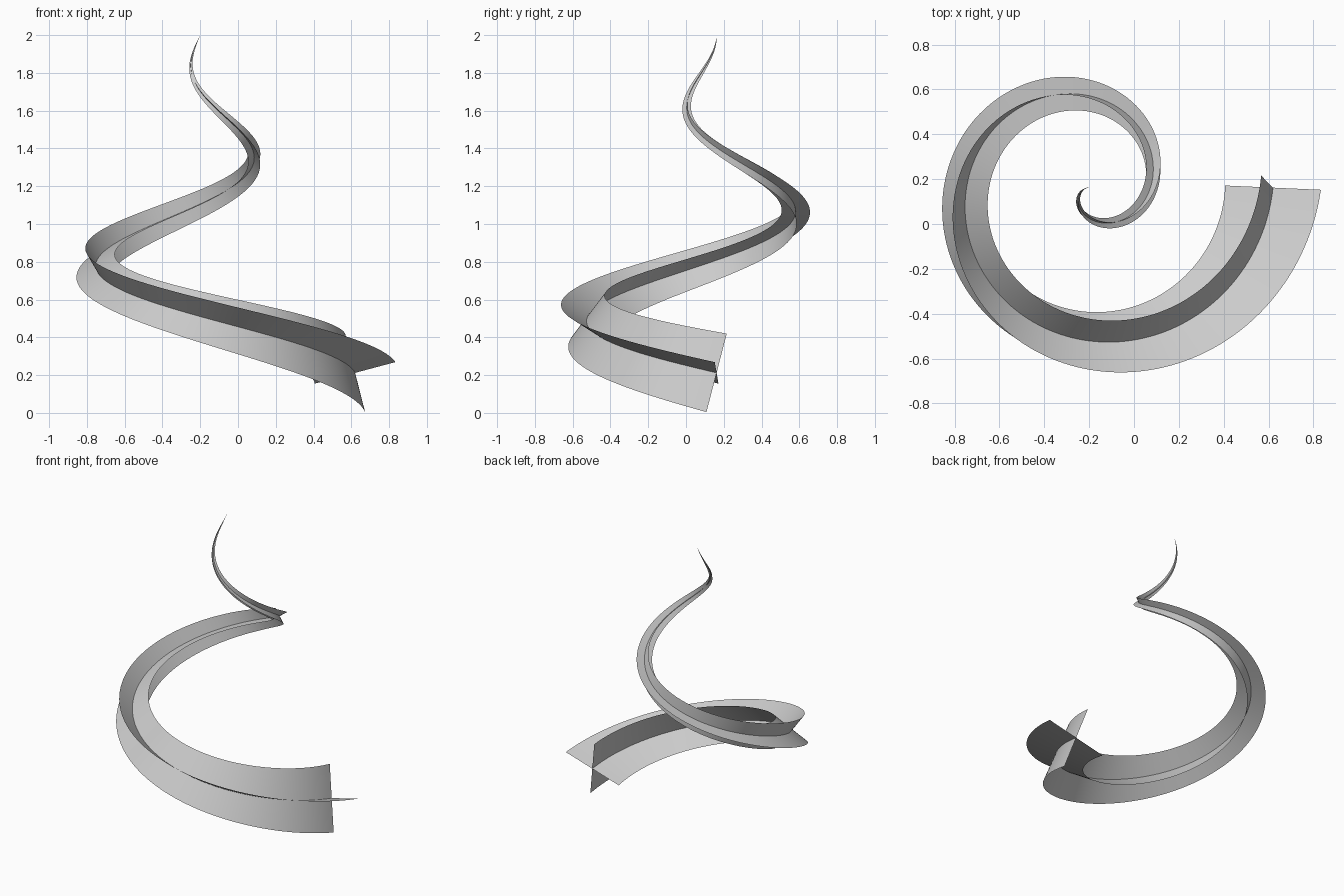
import bpy, bmesh, math
from mathutils import Vector

if "Cube" in bpy.data.objects:
    bpy.data.objects.remove(bpy.data.objects["Cube"])

STEPS = 240
RADIUS, TURNS = 0.82, 1.5
BASE_Z, TOP_Z = 0.212, 2.0
AXIS = (-0.2, 0.162)
HALF_WIDTH = 0.221


# Conical spiral path, clockwise from the base to the tip
def path(t):
    a = -2 * math.pi * TURNS * t
    r = RADIUS * (1 - t)
    return Vector((AXIS[0] + r * math.cos(a), AXIS[1] + r * math.sin(a),
                   BASE_Z + (TOP_Z - BASE_Z) * t))


points = [path(i / STEPS) for i in range(STEPS + 1)]
tangents = [(path(i / STEPS + 1e-4) - path(i / STEPS - 1e-4)).normalized()
            for i in range(STEPS + 1)]

# Width shrinks in proportion to the remaining path length
lengths = [0.0]
for a, b in zip(points, points[1:]):
    lengths.append(lengths[-1] + (b - a).length)
widths = [HALF_WIDTH * (1 - s / lengths[-1]) for s in lengths]

# Minimum-twist frames carried along the path
side = Vector((0.21, -0.025, 0.06))
side = (side - side.dot(tangents[0]) * tangents[0]).normalized()
sides = [side]
for a, b in zip(tangents, tangents[1:]):
    side = a.rotation_difference(b) @ side
    side = (side - side.dot(b) * b).normalized()
    sides.append(side)
uprights = [s.cross(t) for s, t in zip(sides, tangents)]


def ribbon(name, directions):
    bm = bmesh.new()
    rows = [[bm.verts.new(p + d * w * k) for k in (-1, 0, 1)]
            for p, d, w in zip(points[:-1], directions, widths)]
    for r, s in zip(rows, rows[1:]):
        for k in (0, 1):
            bm.faces.new((r[k], r[k + 1], s[k + 1], s[k]))
    tip = bm.verts.new(points[-1])
    for k in (0, 1):
        bm.faces.new((rows[-1][k], rows[-1][k + 1], tip))
    for f in bm.faces:
        f.smooth = True
    mesh = bpy.data.meshes.new(name)
    bm.to_mesh(mesh)
    bm.free()
    bpy.context.collection.objects.link(bpy.data.objects.new(name, mesh))


# Two crossed ribbons twisting up the spiral
ribbon("flat_ribbon", sides)
ribbon("upright_ribbon", uprights)
